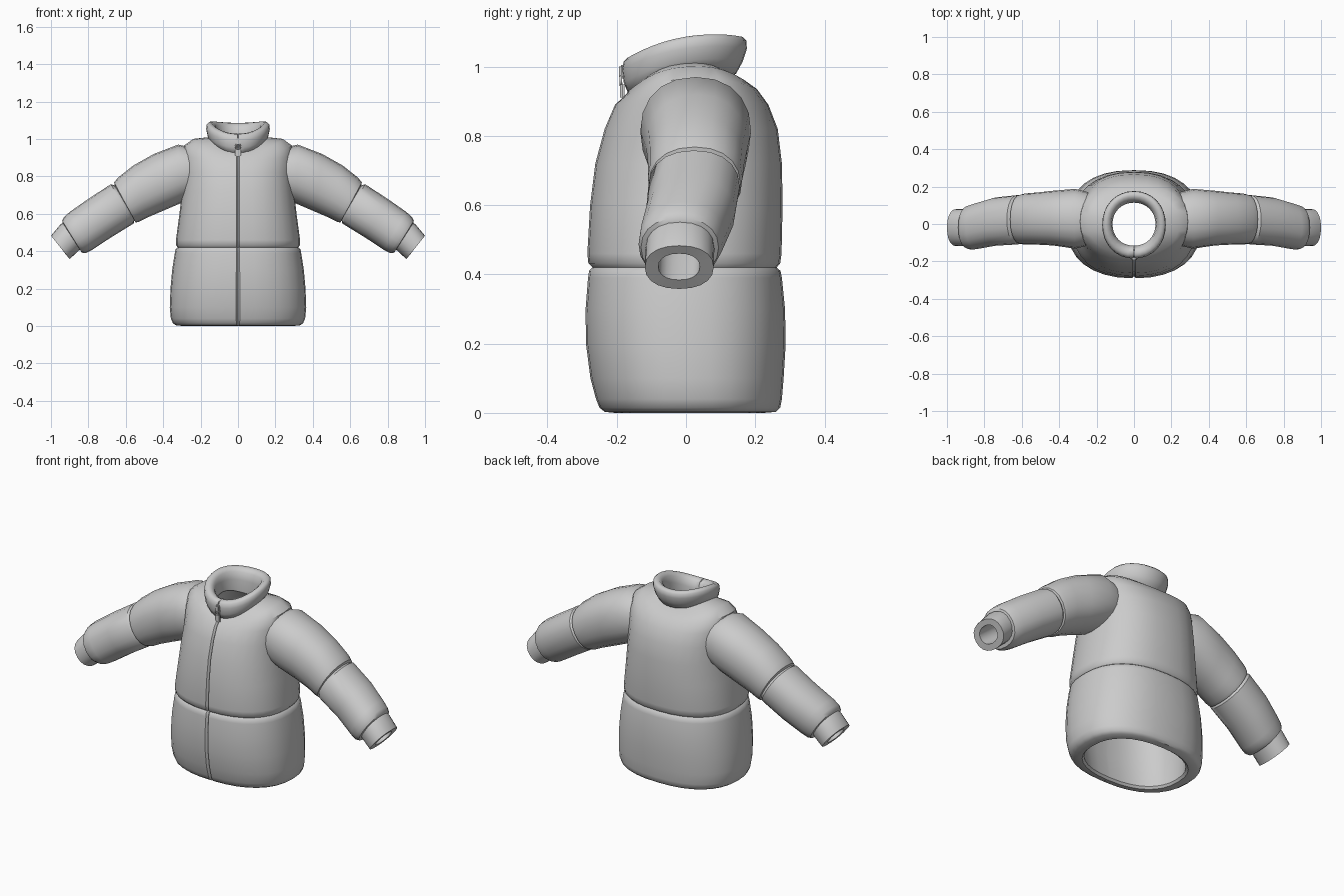
import bpy, bmesh, math
from mathutils import Vector, Matrix

grey = bpy.data.materials.new("jacket_grey")
grey.diffuse_color = (0.6, 0.6, 0.6, 1)


def spow(v, p):
    return math.copysign(abs(v) ** p, v)


def finish(name, bm, smooth=40):
    bmesh.ops.recalc_face_normals(bm, faces=bm.faces)
    me = bpy.data.meshes.new(name)
    bm.to_mesh(me)
    bm.free()
    ob = bpy.data.objects.new(name, me)
    bpy.context.collection.objects.link(ob)
    me.materials.append(grey)
    bpy.ops.object.select_all(action='DESELECT')
    ob.select_set(True)
    bpy.context.view_layer.objects.active = ob
    bpy.ops.object.shade_smooth_by_angle(angle=math.radians(smooth))
    return ob


def loft(name, rings, smooth=40):
    """Skin a list of equally long point loops into an open tube."""
    bm = bmesh.new()
    loops = [[bm.verts.new(p) for p in ring] for ring in rings]
    n = len(loops[0])
    for a, b in zip(loops, loops[1:]):
        for i in range(n):
            j = (i + 1) % n
            bm.faces.new((a[i], a[j], b[j], b[i]))
    return finish(name, bm, smooth)


# Ring angles, with a tight trio at the front for the zip groove
SEG = 32
angles = [-90, -89.2] + [-90 + 360 * i / SEG for i in range(1, SEG)] + [269.2]


def body_ring(z, rx, y0, y1, tilt=0, saddle=0, groove=0.012, p=0.85):
    """Rounded ring; tilt lifts the back, saddle lifts the sides."""
    pts = []
    for i, a in enumerate(angles):
        c, s = math.cos(math.radians(a)), math.sin(math.radians(a))
        x = rx * spow(c, p) if i else 0
        y = (y0 + y1) / 2 + (y1 - y0) / 2 * spow(s, p)
        if i == 0:
            y += groove
        pts.append((x, y, z + tilt * s + saddle * c * c))
    return pts


# Lower panel: lining, hem, outside
hem = [
    (0.42, 0.26, -0.21, 0.20, 0, 0, 0),
    (0.15, 0.285, -0.215, 0.215, 0, 0, 0),
    (0.012, 0.275, -0.195, 0.21, 0, 0, 0),
    (0.0, 0.285, -0.205, 0.225, 0, 0, 0),
    (0.003, 0.33, -0.235, 0.26),
    (0.015, 0.348, -0.25, 0.272),
    (0.04, 0.359, -0.26, 0.277),
    (0.10, 0.365, -0.276, 0.282),
    (0.20, 0.361, -0.289, 0.288),
    (0.30, 0.352, -0.29, 0.286),
    (0.39, 0.338, -0.283, 0.277),
    (0.41, 0.334, -0.28, 0.273),
    (0.42, 0.322, -0.270, 0.262),
]
loft("lower_panel", [body_ring(*r) for r in hem])

# Upper panel: outside, shoulders, neck opening, lining
torso = [
    (0.42, 0.322, -0.270, 0.262),
    (0.432, 0.331, -0.282, 0.272),
    (0.46, 0.332, -0.285, 0.276),
    (0.60, 0.313, -0.277, 0.279),
    (0.72, 0.300, -0.262, 0.277),
    (0.82, 0.292, -0.235, 0.265),
    (0.89, 0.295, -0.205, 0.238, 0, 0.015),
    (0.925, 0.288, -0.178, 0.205, 0.01, 0.04),
    (0.945, 0.24, -0.165, 0.17, 0.015, 0.055),
    (0.955, 0.14, -0.15, 0.13, 0.02, 0.055),
    (0.93, 0.116, -0.118, 0.116, 0.02, 0.04, 0),
    (0.85, 0.22, -0.16, 0.19, 0, 0, 0),
    (0.42, 0.26, -0.21, 0.20, 0, 0, 0),
]
loft("upper_panel", [body_ring(*r) for r in torso])

# Stand-up padded collar
collar = [
    (0.945, 0.125, -0.150, 0.125, 0.025, 0.04, 0.01, 0.95),
    (0.952, 0.145, -0.168, 0.145, 0.028, 0.035, 0.012, 0.95),
    (0.985, 0.162, -0.180, 0.164, 0.030, 0.03, 0.014, 0.95),
    (1.022, 0.170, -0.185, 0.176, 0.030, 0.03, 0.014, 0.95),
    (1.045, 0.168, -0.180, 0.174, 0.030, 0.03, 0.014, 0.95),
    (1.056, 0.158, -0.168, 0.163, 0.030, 0.03, 0.014, 0.95),
    (1.056, 0.140, -0.150, 0.143, 0.028, 0.03, 0.010, 0.95),
    (1.040, 0.122, -0.128, 0.124, 0.026, 0.03, 0.005, 0.95),
    (1.000, 0.115, -0.116, 0.114, 0.022, 0.03, 0, 0.95),
    (0.930, 0.116, -0.118, 0.116, 0.020, 0.04, 0, 0.95),
]
loft("collar", [body_ring(*r) for r in collar], 60)


def sleeve_ring(side, xt, zt, xb, zb, y0, y1, n=20):
    """Ring spanned by a top point, a bottom point and a y range."""
    pts = []
    for i in range(n):
        a = 2 * math.pi * i / n
        c, s = spow(math.cos(a), 0.9), spow(math.sin(a), 0.9)
        pts.append((side * ((xt + xb) / 2 + (xt - xb) / 2 * s),
                    (y0 + y1) / 2 + (y1 - y0) / 2 * c,
                    (zt + zb) / 2 + (zt - zb) / 2 * s))
    return pts


upper_sleeve = [
    (0.25, 0.955, 0.24, 0.69, -0.115, 0.17),
    (0.32, 0.970, 0.31, 0.655, -0.132, 0.188),
    (0.45, 0.920, 0.41, 0.612, -0.115, 0.178),
    (0.56, 0.858, 0.485, 0.58, -0.110, 0.168),
    (0.64, 0.795, 0.53, 0.557, -0.110, 0.163),
    (0.662, 0.768, 0.547, 0.553, -0.107, 0.157),
    (0.660, 0.752, 0.553, 0.567, -0.098, 0.145),
]
lower_sleeve = [
    (0.660, 0.752, 0.553, 0.567, -0.098, 0.145),
    (0.680, 0.758, 0.558, 0.548, -0.109, 0.155),
    (0.80, 0.680, 0.68, 0.473, -0.116, 0.142),
    (0.90, 0.610, 0.78, 0.407, -0.134, 0.112),
    (0.930, 0.583, 0.812, 0.391, -0.137, 0.102),
    (0.940, 0.563, 0.835, 0.392, -0.130, 0.094),
    (0.937, 0.548, 0.845, 0.408, -0.112, 0.078),
]
cuff = [
    (0.930, 0.555, 0.838, 0.414, -0.114, 0.080),
    (0.948, 0.545, 0.852, 0.402, -0.117, 0.082),
    (1.000, 0.483, 0.900, 0.358, -0.119, 0.080),
    (0.980, 0.460, 0.922, 0.384, -0.080, 0.040),
    (0.900, 0.525, 0.842, 0.440, -0.078, 0.045),
    (0.620, 0.715, 0.570, 0.620, -0.060, 0.080),
    (0.250, 0.890, 0.250, 0.760, -0.060, 0.100),
]
for side, tag in ((1, "left"), (-1, "right")):
    for part, rows in (("upper_sleeve", upper_sleeve), ("lower_sleeve", lower_sleeve),
                       ("cuff", cuff)):
        loft(f"{tag}_{part}", [sleeve_ring(side, *r) for r in rows])


def block(name, loc, size, bevel):
    bm = bmesh.new()
    bmesh.ops.create_cube(bm, size=1, matrix=Matrix.Translation(loc) @ Matrix.Diagonal((*size, 1)))
    bmesh.ops.bevel(bm, geom=bm.edges[:], offset=bevel, segments=2, affect='EDGES')
    return finish(name, bm)


# Zip slider, link ring and pull tab
block("zip_slider", Vector((0, -0.182, 0.985)), (0.026, 0.022, 0.04), 0.005)
bpy.ops.mesh.primitive_torus_add(major_segments=16, minor_segments=6, major_radius=0.013,
                                 minor_radius=0.004, location=(0, -0.189, 0.96),
                                 rotation=(math.pi / 2, 0, 0))
link = bpy.context.object
link.name = "zip_link"
link.data.materials.append(grey)
bpy.ops.object.shade_smooth_by_angle(angle=math.radians(60))
block("zip_pull", Vector((0, -0.184, 0.93)), (0.03, 0.012, 0.048), 0.005)
